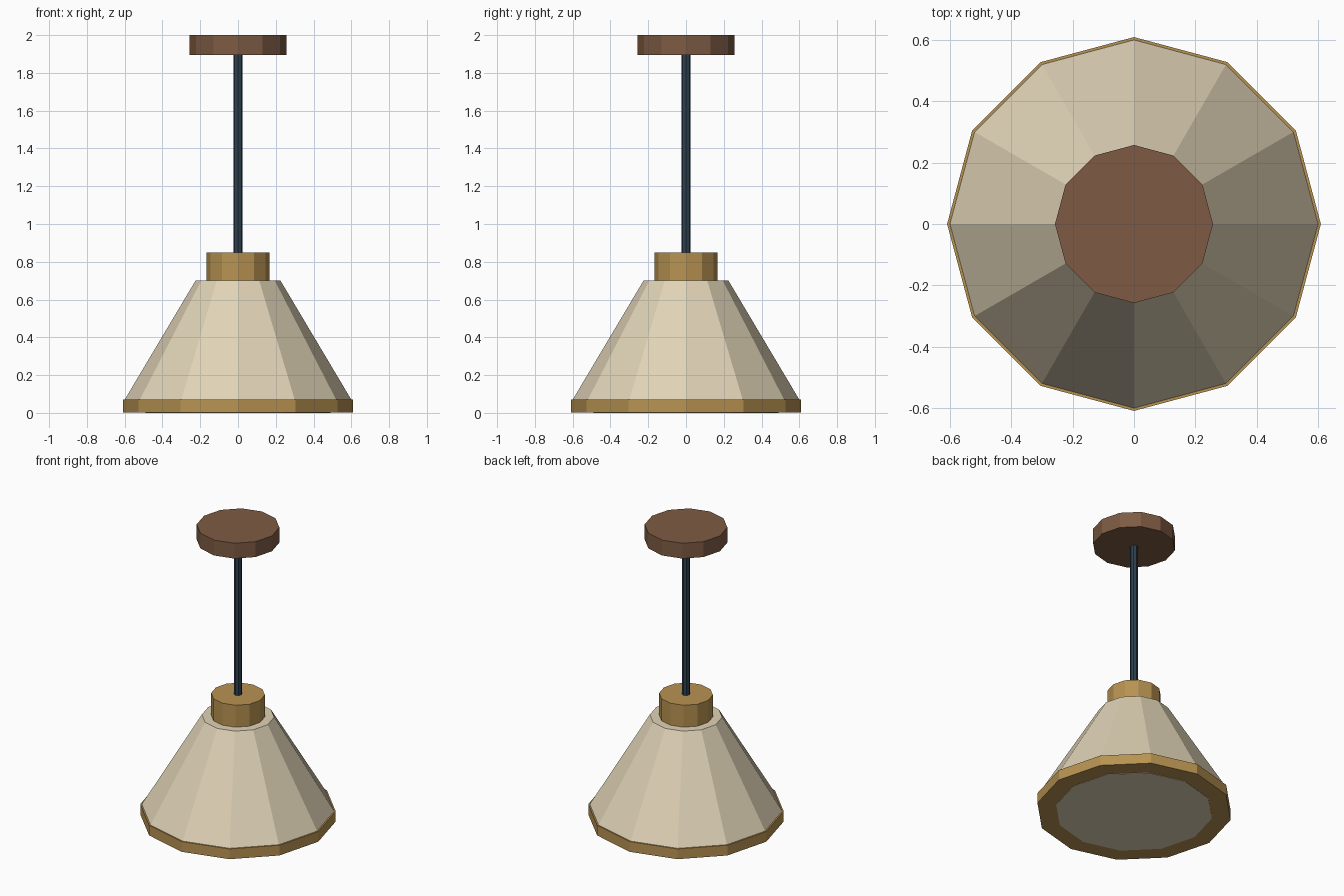
import bpy
import math

cube = bpy.data.objects.get("Cube")
if cube:
    bpy.data.objects.remove(cube, do_unlink=True)


def material(name, rgb):
    """Flat material from 0-255 display values, stored as linear."""
    linear = [((c / 255 + 0.055) / 1.055) ** 2.4 for c in rgb]
    mat = bpy.data.materials.new(name)
    mat.use_nodes = True
    mat.diffuse_color = (*linear, 1)
    mat.node_tree.nodes["Principled BSDF"].inputs["Base Color"].default_value = (*linear, 1)
    return mat


cream = material("cream", (224, 211, 182))
brass = material("brass", (184, 147, 82))
brown = material("brown", (125, 91, 67))
dark_steel = material("dark steel", (46, 66, 80))


def prism(name, mat, bottom, top, r_bottom, r_top=None, sides=12):
    """Faceted cylinder or frustum with a corner on each main axis."""
    bpy.ops.mesh.primitive_cone_add(
        vertices=sides, radius1=r_bottom,
        radius2=r_bottom if r_top is None else r_top,
        depth=top - bottom, location=(0, 0, (bottom + top) / 2))
    obj = bpy.context.object
    obj.name = name
    obj.data.materials.append(mat)
    return obj


# Shade with its rim and the pale diffuser underneath
prism("shade", cream, 0.07, 0.70, 0.6, 0.225)
prism("shade_rim", brass, 0.002, 0.072, 0.608)
prism("diffuser", cream, 0, 0.03, 0.49)

# Neck, hanging rod and ceiling mount
prism("neck", brass, 0.69, 0.85, 0.167)
prism("rod", dark_steel, 0.84, 1.91, 0.025, sides=8)
prism("ceiling_mount", brown, 1.895, 2.0, 0.257)
